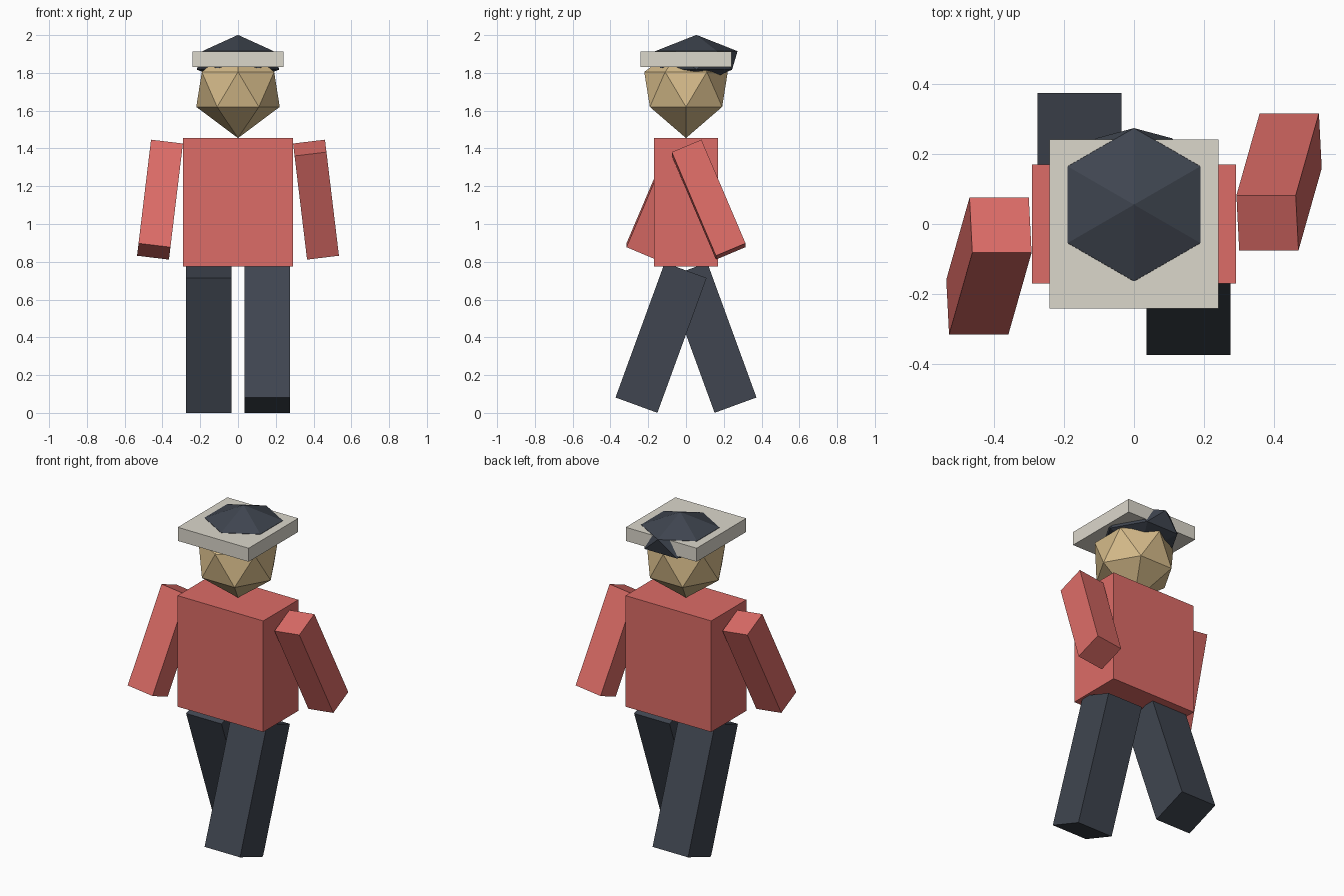
import bpy, bmesh
from math import cos, sin, pi

if "Cube" in bpy.data.objects:
    bpy.data.objects.remove(bpy.data.objects["Cube"])


def material(name, rgb):
    m = bpy.data.materials.new(name)
    m.diffuse_color = (*rgb, 1)
    m.use_nodes = True
    m.node_tree.nodes["Principled BSDF"].inputs["Base Color"].default_value = m.diffuse_color
    return m


RED = material("red_cloth", (0.72, 0.15, 0.135))
DARK = material("dark_cloth", (0.05, 0.06, 0.08))
SKIN = material("skin", (0.66, 0.49, 0.25))
CREAM = material("cream", (0.71, 0.68, 0.60))


def finish(name, bm, mat, loc, rot=(0, 0, 0)):
    bmesh.ops.recalc_face_normals(bm, faces=bm.faces)
    mesh = bpy.data.meshes.new(name)
    bm.to_mesh(mesh)
    bm.free()
    mesh.materials.append(mat)
    ob = bpy.data.objects.new(name, mesh)
    ob.location, ob.rotation_euler = loc, rot
    bpy.context.collection.objects.link(ob)
    return ob


def box(name, size, loc, mat, rot=(0, 0, 0)):
    bm = bmesh.new()
    bmesh.ops.create_cube(bm, size=1)
    bmesh.ops.scale(bm, vec=size, verts=bm.verts)
    return finish(name, bm, mat, loc, rot)


def gem(name, radius, half_height, ring_z, loc, mat):
    """Six-sided ball: two hexagon rings, offset by half a side, and two tips."""
    bm = bmesh.new()
    ring = lambda z, turn: [bm.verts.new((radius * cos(pi / 3 * (i + turn)),
                                          radius * sin(pi / 3 * (i + turn)), z))
                            for i in range(6)]
    low, high = ring(-ring_z, 0), ring(ring_z, 0.5)
    bottom, top = bm.verts.new((0, 0, -half_height)), bm.verts.new((0, 0, half_height))
    for i in range(6):
        j = (i + 1) % 6
        bm.faces.new((bottom, low[j], low[i]))
        bm.faces.new((low[i], low[j], high[i]))
        bm.faces.new((low[j], high[j], high[i]))
        bm.faces.new((high[i], high[j], top))
    return finish(name, bm, mat, loc)


# Body and head
box("torso", (0.58, 0.34, 0.68), (0, 0, 1.115), RED)
gem("head", 0.221, 0.2575, 0.0925, (0, 0, 1.7125), SKIN)

# Hat: flattened crown set back over a square brim
gem("hat_crown", 0.218, 0.135, 0.049, (0, 0.055, 1.866), DARK)
box("hat_brim", (0.48, 0.48, 0.083), (0, 0, 1.872), CREAM)

# Limbs in mid-stride: opposite arm and leg swing on each side
for side, s in (("left", 1), ("right", -1)):
    box(side + "_arm", (0.17, 0.17, 0.6), (0.413 * s, 0.12 * s, 1.129), RED,
        (0.4 * s, -0.12 * s, 0))
    box(side + "_leg", (0.24, 0.236, 0.76), (0.155 * s, -0.132 * s, 0.398), DARK,
        (-0.35 * s, 0, 0))
